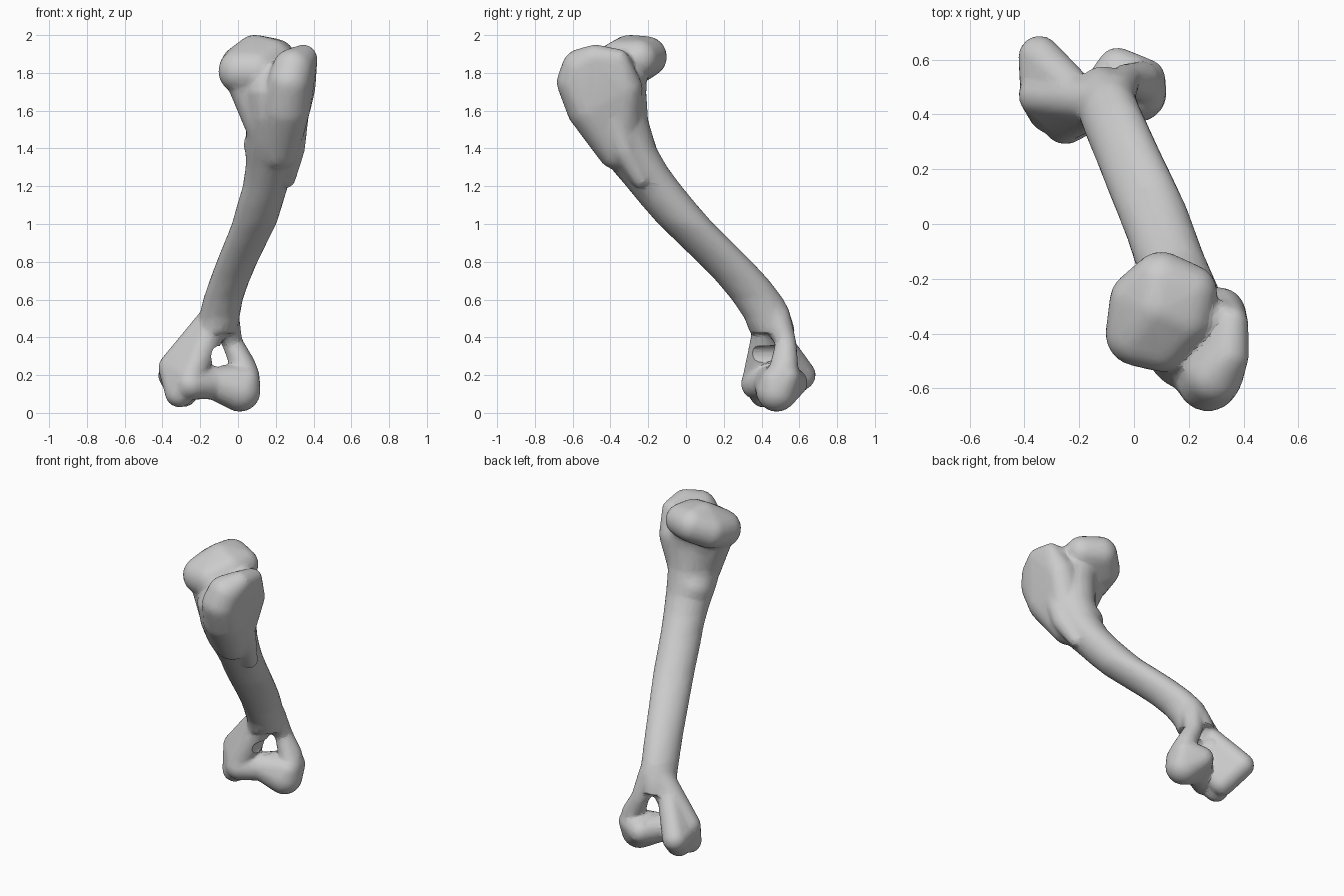
import bpy
import bmesh
import math
from mathutils import Matrix

cube = bpy.data.objects.get("Cube")
if cube:
    bpy.data.objects.remove(cube, do_unlink=True)

bone_mat = bpy.data.materials.new("bone grey")
bone_mat.use_nodes = True
GREY = (0.6, 0.6, 0.6, 1)
bone_mat.diffuse_color = GREY
bone_mat.node_tree.nodes["Principled BSDF"].inputs["Base Color"].default_value = GREY


def blob(bm, centre, radii):
    """Stretched sphere."""
    mat = Matrix.Translation(centre) @ Matrix.Diagonal((*radii, 1))
    bmesh.ops.create_icosphere(bm, subdivisions=3, radius=1, matrix=mat)


def limb(bm, rings, sides=24):
    """Loft of level ellipses given as x, y, z, x radius, y radius."""
    loops = []
    for x, y, z, rx, ry in rings:
        angles = [math.tau * i / sides for i in range(sides)]
        loops.append([bm.verts.new((x + rx * math.cos(a), y + ry * math.sin(a), z))
                      for a in angles])
    for low, high in zip(loops, loops[1:]):
        for i in range(sides):
            j = (i + 1) % sides
            bm.faces.new((low[i], low[j], high[j], high[i]))
    bm.faces.new(loops[0][::-1])
    bm.faces.new(loops[-1])


def wrap(bm, balls):
    """Tight skin stretched around balls given as x, y, z, radius."""
    skin = bmesh.new()
    for x, y, z, r in balls:
        bmesh.ops.create_icosphere(skin, subdivisions=3, radius=r,
                                   matrix=Matrix.Translation((x, y, z)))
    bmesh.ops.delete(skin, geom=skin.edges[:], context='EDGES_FACES')
    bmesh.ops.convex_hull(skin, input=skin.verts[:])
    loose = [v for v in skin.verts if not v.link_faces]
    bmesh.ops.delete(skin, geom=loose, context='VERTS')
    mesh = bpy.data.meshes.new("skin")
    skin.to_mesh(mesh)
    skin.free()
    bm.from_mesh(mesh)
    bpy.data.meshes.remove(mesh)


def make_object(name, bm):
    bmesh.ops.recalc_face_normals(bm, faces=bm.faces)
    mesh = bpy.data.meshes.new(name)
    bm.to_mesh(mesh)
    bm.free()
    obj = bpy.data.objects.new(name, mesh)
    bpy.context.collection.objects.link(obj)
    return obj


def add_fuse(obj):
    fuse = obj.modifiers.new("Fuse", 'REMESH')
    fuse.mode = 'VOXEL'
    fuse.voxel_size = 0.011


bm = bmesh.new()

# Shaft, sweeping down and back
limb(bm, [
    (-.115, .46, .42, .11, .12), (-.1, .435, .5, .108, .125),
    (-.08, .38, .6, .105, .138), (-.045, .3, .7, .106, .142),
    (-.005, .205, .8, .109, .145), (.04, .103, .9, .113, .147),
    (.085, 0, 1, .118, .147), (.115, -.088, 1.1, .12, .147),
    (.145, -.17, 1.2, .12, .147), (.17, -.25, 1.3, .13, .152),
    (.185, -.32, 1.4, .145, .165), (.2, -.39, 1.55, .155, .19),
    (.2, -.41, 1.7, .17, .2), (.17, -.36, 1.85, .13, .16)])

# Crest on the outer side of the upper shaft
wrap(bm, [(.3, -.4, 1.62, .08), (.285, -.33, 1.4, .07),
          (.255, -.24, 1.24, .05), (.16, -.3, 1.42, .13)])

# Ball of the upper joint, with its inner lobe
wrap(bm, [(.02, -.28, 1.84, .11), (.1, -.21, 1.885, .11), (.2, -.25, 1.875, .105),
          (.09, -.3, 1.89, .112), (.18, -.34, 1.87, .11),
          (.015, -.4, 1.81, .12), (.1, -.42, 1.81, .12)])

# Neck under the ball
wrap(bm, [(.025, -.38, 1.8, .105), (.16, -.4, 1.52, .12), (.2, -.36, 1.75, .15)])

# Large outer knob beside the ball, tapering down the front
wrap(bm, [(.27, -.57, 1.75, .115), (.29, -.55, 1.82, .11), (.345, -.48, 1.875, .075),
          (.355, -.36, 1.865, .062), (.31, -.33, 1.72, .1),
          (.25, -.5, 1.62, .135), (.21, -.36, 1.4, .115)])

# Saddle between the ball and the knob
wrap(bm, [(.18, -.34, 1.86, .09), (.32, -.35, 1.84, .07)])

# Inner side of the lower end: column, front knob and rear wing
wrap(bm, [(-.12, .45, .5, .085), (-.345, .47, .24, .077), (-.25, .37, .19, .07),
          (-.31, .41, .105, .077)])
wrap(bm, [(-.19, .46, .42, .07), (-.345, .61, .2, .078), (-.335, .47, .22, .08),
          (-.29, .49, .11, .08)])

# Outer column beside the opening
wrap(bm, [(-.075, .47, .52, .08), (-.03, .53, .37, .055)])
wrap(bm, [(-.03, .53, .37, .055), (.03, .53, .25, .065), (.045, .5, .2, .068)])

# Spool and outer knob of the lower joint
wrap(bm, [(-.25, .375, .155, .085), (-.13, .445, .16, .088)])
wrap(bm, [(-.13, .445, .16, .088), (.01, .48, .115, .11), (.04, .47, .17, .075),
          (-.06, .57, .16, .075), (.04, .53, .19, .075)])

bone = make_object("long_bone", bm)

# Cutters: the opening through the lower end and the hollow behind it
bm = bmesh.new()
blob(bm, (-.105, .46, .3), (.042, .25, .058))
blob(bm, (-.125, .61, .31), (.075, .12, .1))
cutter = make_object("opening_cutter", bm)
cutter.hide_render = True
add_fuse(cutter)

# Fuse the parts, soften the seams, cut the opening, then facet
add_fuse(bone)
soften = bone.modifiers.new("Soften", 'SMOOTH')
soften.factor = 0.5
soften.iterations = 10
cut = bone.modifiers.new("Opening", 'BOOLEAN')
cut.operation = 'DIFFERENCE'
cut.object = cutter
facet = bone.modifiers.new("Facet", 'DECIMATE')
facet.ratio = 0.12

# Keep the finished surface and drop the cutter
bpy.context.view_layer.update()
graph = bpy.context.evaluated_depsgraph_get()
done = bpy.data.meshes.new_from_object(bone.evaluated_get(graph))
bone.modifiers.clear()
bone.data = done
bone.data.materials.clear()
bone.data.materials.append(bone_mat)
bpy.data.objects.remove(cutter, do_unlink=True)
bpy.context.view_layer.objects.active = bone
bone.select_set(True)
bpy.ops.object.shade_smooth_by_angle(angle=math.radians(15))
